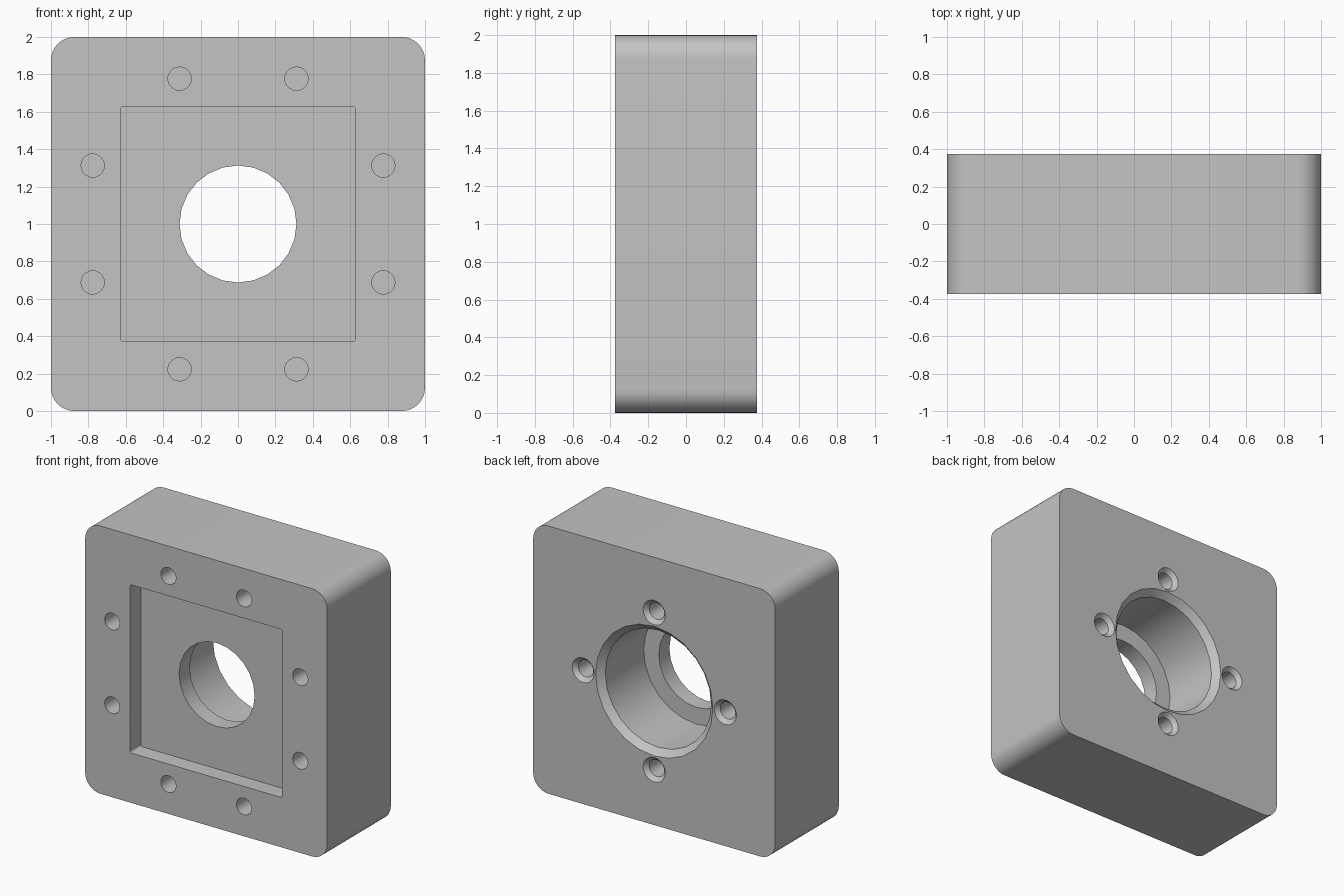
import bpy, bmesh, math
from mathutils import Vector

cube = bpy.data.objects.get("Cube")
if cube:
    bpy.data.objects.remove(cube, do_unlink=True)

# Main dimensions
HALF_DEPTH = 0.375
CENTRE_Z = 1.0
POCKET_FLOOR = -0.25

grey = bpy.data.materials.new("machined_grey")
grey.use_nodes = True
grey.diffuse_color = (0.55, 0.55, 0.55, 1)
grey.node_tree.nodes["Principled BSDF"].inputs["Base Color"].default_value = (0.55, 0.55, 0.55, 1)


def finish(name, bm):
    bmesh.ops.recalc_face_normals(bm, faces=bm.faces[:])
    mesh = bpy.data.meshes.new(name)
    bm.to_mesh(mesh)
    bm.free()
    mesh.materials.append(grey)
    obj = bpy.data.objects.new(name, mesh)
    bpy.context.collection.objects.link(obj)
    return obj


def rounded_box(name, half, y0, y1, radius, segments):
    """Square block with its four corners rounded along y."""
    bm = bmesh.new()
    bmesh.ops.create_cube(bm, size=2)
    for v in bm.verts:
        v.co = Vector((v.co.x * half, y0 if v.co.y < 0 else y1, CENTRE_Z + v.co.z * half))
    edges = [e for e in bm.edges if abs(e.verts[0].co.y - e.verts[1].co.y) > 0.01]
    bmesh.ops.bevel(bm, geom=edges, offset=radius, segments=segments, profile=0.5,
                    affect='EDGES')
    return finish(name, bm)


def turned(name, x, z, profile, sides):
    """Solid turned about the y direction from (radius, y) points."""
    bm = bmesh.new()
    rings = []
    for r, y in profile:
        angles = [math.tau * i / sides for i in range(sides)]
        rings.append([bm.verts.new((x + r * math.cos(a), y, z + r * math.sin(a)))
                      for a in angles])
    for a, b in zip(rings, rings[1:]):
        for i in range(sides):
            j = (i + 1) % sides
            bm.faces.new((a[i], a[j], b[j], b[i]))
    bm.faces.new(rings[0])
    bm.faces.new(rings[-1])
    return finish(name, bm)


# Block with rounded corners
block = rounded_box("mounting_block", 1.0, -HALF_DEPTH, HALF_DEPTH, 0.125, 8)

# Square pocket in the front
cutters = [rounded_box("pocket_cutter", 0.628, -0.5, POCKET_FLOOR, 0.012, 3)]

# Stepped centre bore, chamfered at the back
cutters.append(turned("bore_cutter", 0, CENTRE_Z, [
    (0.531, HALF_DEPTH + 0.047), (0.4375, HALF_DEPTH - 0.047),
    (0.4375, -0.125), (0.3125, -0.125), (0.3125, -0.3)], 24))

# Blind holes in pairs along each side of the front
for sx in (-1, 1):
    for sz in (-1, 1):
        for dx, dz in ((0.3125, 0.777), (0.777, 0.3125)):
            cutters.append(turned("front_hole_cutter", sx * dx, CENTRE_Z + sz * dz,
                                  [(0.0625, -0.45), (0.0625, 0.0)], 20))

# Countersunk blind holes around the back of the bore
for i in range(4):
    a = i * math.pi / 2
    cutters.append(turned("back_hole_cutter", 0.587 * math.cos(a),
                          CENTRE_Z + 0.587 * math.sin(a), [
        (0.121, HALF_DEPTH + 0.03), (0.0625, HALF_DEPTH - 0.03), (0.0625, 0.0)], 20))

# Cut everything out of the block
bpy.ops.object.select_all(action='DESELECT')
block.select_set(True)
bpy.context.view_layer.objects.active = block
for cutter in cutters:
    cutter.hide_render = True
    cut = block.modifiers.new("cut", 'BOOLEAN')
    cut.operation = 'DIFFERENCE'
    cut.solver = 'EXACT'
    cut.object = cutter
    bpy.ops.object.modifier_apply(modifier=cut.name)
    bpy.data.objects.remove(cutter, do_unlink=True)

bpy.ops.object.shade_smooth_by_angle(angle=math.radians(32))
